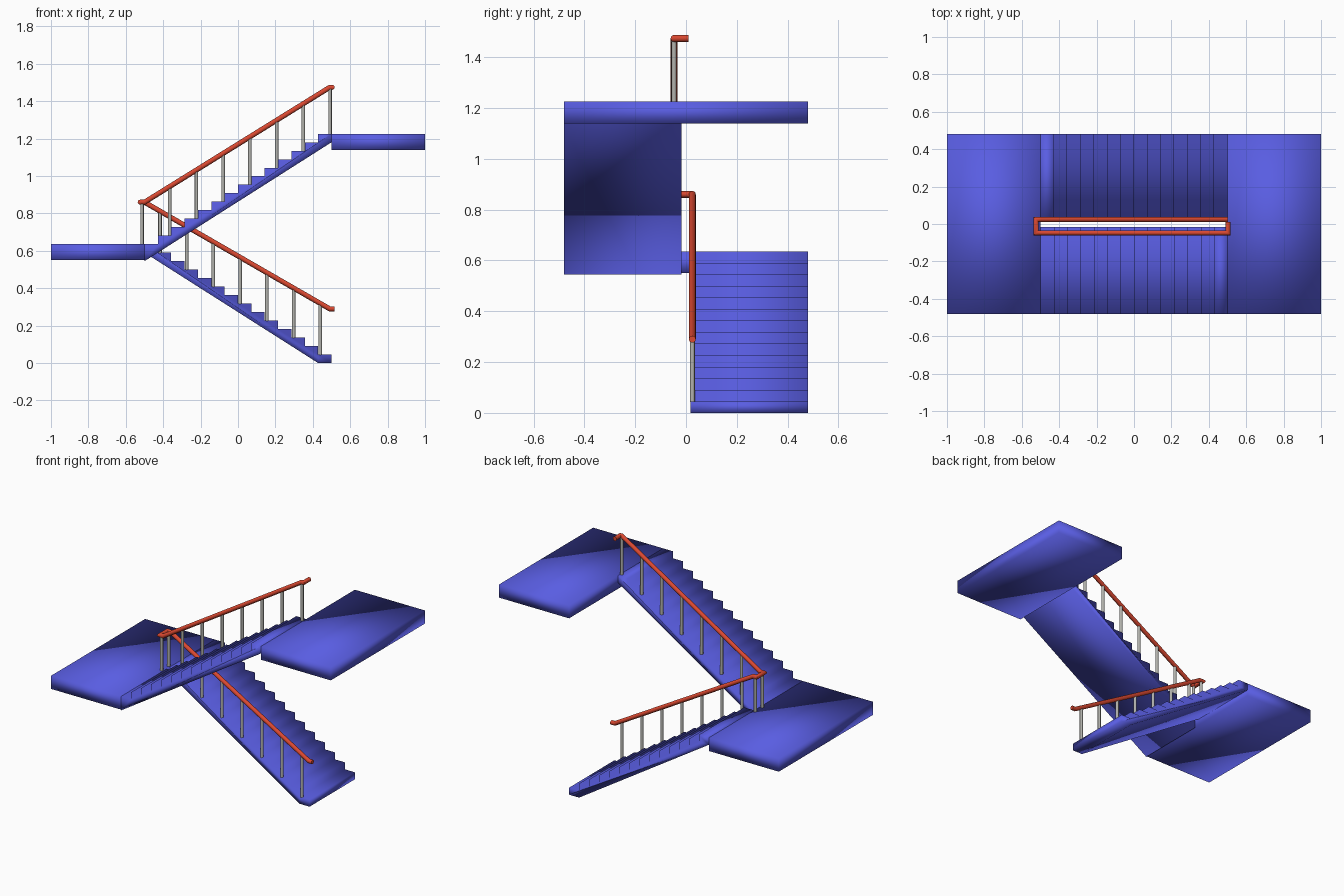
import bpy, bmesh, math
from mathutils import Vector

if "Cube" in bpy.data.objects:
    bpy.data.objects.remove(bpy.data.objects["Cube"], do_unlink=True)

STEPS = 14
RUN = 1.0 / STEPS
RISE = 0.0454
MID = 13 * RISE            # base height of the upper flight
WIDTH = 0.48               # half width of the landings
GAP = 0.017                # half gap between the flights
LOW_Y, UP_Y = 0.025, -0.047


def material(name, color):
    m = bpy.data.materials.new(name)
    m.use_nodes = True
    m.diffuse_color = (*color, 1)
    m.node_tree.nodes["Principled BSDF"].inputs["Base Color"].default_value = (*color, 1)
    return m


blue = material("blue", (0.10, 0.11, 0.76))
red = material("red", (0.70, 0.065, 0.03))
grey = material("grey", (0.45, 0.45, 0.42))


def finish(name, bm, mat, angle=None):
    bmesh.ops.recalc_face_normals(bm, faces=bm.faces)
    mesh = bpy.data.meshes.new(name)
    bm.to_mesh(mesh)
    bm.free()
    mesh.materials.append(mat)
    obj = bpy.data.objects.new(name, mesh)
    bpy.context.collection.objects.link(obj)
    bpy.ops.object.select_all(action='DESELECT')
    obj.select_set(True)
    bpy.context.view_layer.objects.active = obj
    if angle:
        bpy.ops.object.shade_smooth_by_angle(angle=math.radians(angle))
    else:
        bpy.ops.object.shade_smooth()
    return obj


def extrude_profile(name, points, y0, y1):
    """Extrude an x-z outline from y0 to y1."""
    bm = bmesh.new()
    face = bm.faces.new([bm.verts.new((x, y0, z)) for x, z in points])
    geom = bmesh.ops.extrude_face_region(bm, geom=[face])["geom"]
    verts = [g for g in geom if isinstance(g, bmesh.types.BMVert)]
    bmesh.ops.translate(bm, verts=verts, vec=(0, y1 - y0, 0))
    return finish(name, bm, blue)


def sweep(name, path, radius, mat, sides=12):
    """Round tube along a path with mitred corners."""
    pts = [Vector(p) for p in path]
    dirs = [(b - a).normalized() for a, b in zip(pts, pts[1:])]
    u = dirs[0].orthogonal().normalized()
    v = dirs[0].cross(u)
    angles = [math.tau * (i + 0.5) / sides for i in range(sides)]
    ring = [pts[0] + radius * (u * math.cos(a) + v * math.sin(a)) for a in angles]
    bm = bmesh.new()
    loops = [[bm.verts.new(p) for p in ring]]
    for i, d in enumerate(dirs):
        n = d + dirs[min(i + 1, len(dirs) - 1)]
        ring = [p + d * ((pts[i + 1] - p).dot(n) / d.dot(n)) for p in ring]
        loops.append([bm.verts.new(p) for p in ring])
    for a, b in zip(loops, loops[1:]):
        for k in range(sides):
            j = (k + 1) % sides
            bm.faces.new((a[k], a[j], b[j], b[k]))
    bm.faces.new(loops[0])
    bm.faces.new(loops[-1])
    return finish(name, bm, mat, 40)


def landing(name, x0, x1, top):
    low = top - 2 * RISE + 0.005
    extrude_profile(name, [(x0, low), (x1, low), (x1, top), (x0, top)], -WIDTH, WIDTH)


def flight(name, s, base, y0, y1, on_floor):
    """Stepped flight climbing towards +x (s=1) or -x (s=-1)."""
    pts = []
    for i in range(STEPS):
        z = base + (i + 1) * RISE
        pts += [(i * RUN, z), ((i + 1) * RUN, z)]
    pts.append((1, base + (STEPS - 1) * RISE))
    # Sloped underside, cut flat where it meets the floor
    pts += [(RUN, base), (0, base)] if on_floor else [(0, base - RISE)]
    extrude_profile(name, [(s * (x - 0.5), z) for x, z in pts], y0, y1)


# Landings and flights
landing("middle_landing", -1, -0.5, 14 * RISE)
landing("top_landing", 0.5, 1, 27 * RISE)
flight("lower_flight", -1, 0, GAP, WIDTH, True)
flight("upper_flight", 1, MID, -WIDTH, -GAP, False)

# Handrail, one continuous tube turning at the middle landing
LEFT, RIGHT, TURN = -0.5, 0.49, -0.523
Z_LOW, Z_MID, Z_TOP = 0.29, 0.86, 1.474
sweep("handrail", [
    (0.516, LOW_Y, Z_LOW), (RIGHT, LOW_Y, Z_LOW), (LEFT, LOW_Y, Z_MID),
    (TURN, LOW_Y, Z_MID), (TURN, UP_Y, Z_MID), (LEFT, UP_Y, Z_MID),
    (RIGHT, UP_Y, Z_TOP), (0.503, UP_Y, Z_TOP), (0.503, 0.01, Z_TOP)], 0.0135, red)


# Balusters, one on every second tread
def balusters(name, s, base, y, start, z_end):
    for k in range(7):
        d = start + 2 * RUN * k
        x = s * (d - 0.5)
        foot = base + (math.floor(d / RUN) + 1) * RISE
        t = min((x - LEFT) / (RIGHT - LEFT), 1)
        head = Z_MID + t * (z_end - Z_MID)
        sweep(f"{name}_{k + 1}", [(x, y, foot - 0.002), (x, y, head)], 0.0095, grey)


balusters("lower_baluster", -1, 0, LOW_Y, 0.06, Z_LOW)
balusters("upper_baluster", 1, MID, UP_Y, 0.135, Z_TOP)
for name, y in (("back", LOW_Y), ("front", UP_Y)):
    sweep(f"landing_baluster_{name}", [(-0.513, y, 14 * RISE - 0.002), (-0.513, y, Z_MID)], 0.0095, grey)
